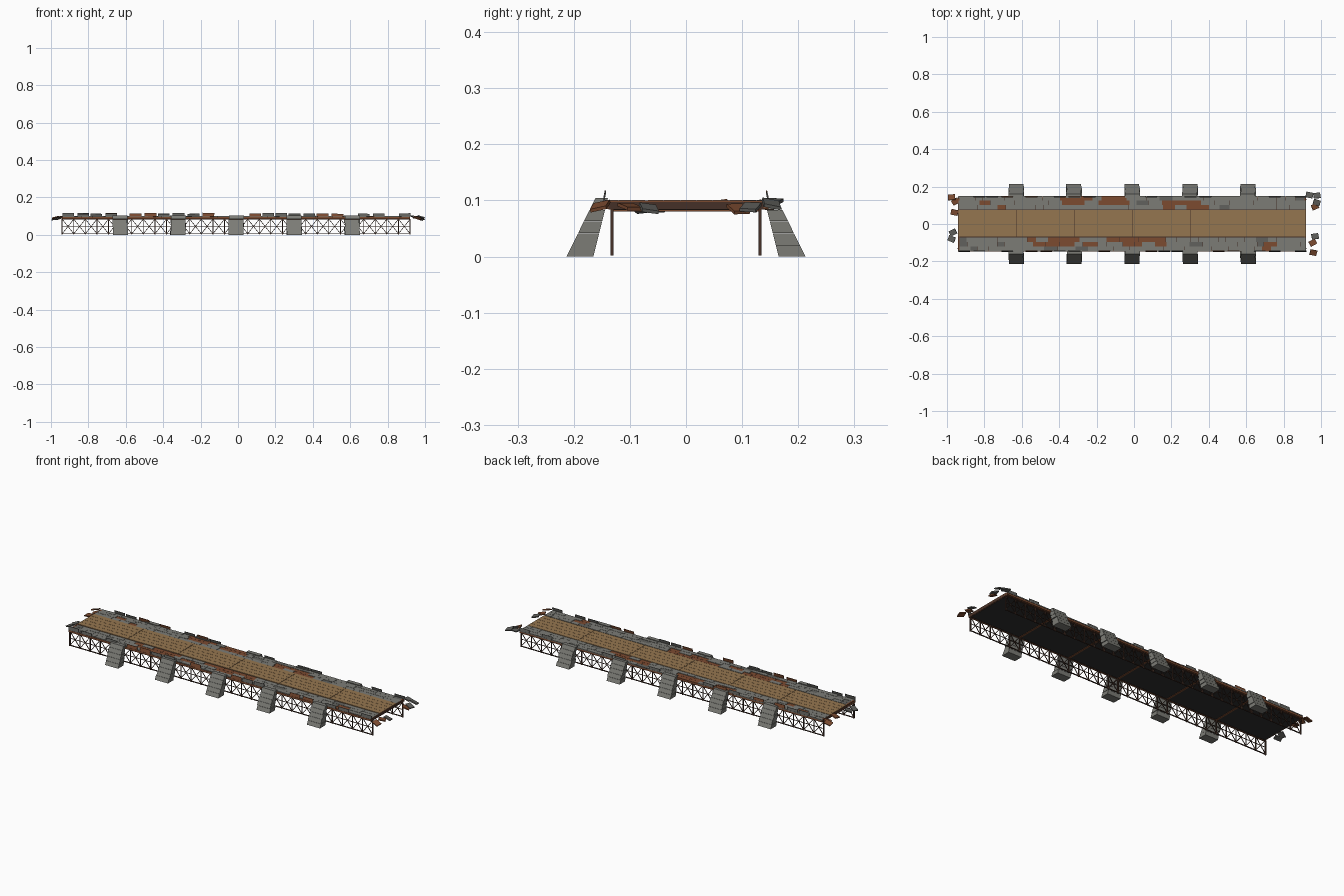
import bpy, bmesh, random, math
from mathutils import Matrix, Vector, Euler

if "Cube" in bpy.data.objects:
    bpy.data.objects.remove(bpy.data.objects["Cube"])

random.seed(4)
X0, X1 = -0.94, 0.92
SECT = (X1 - X0) / 6


def mat(name, r, g, b):
    m = bpy.data.materials.new(name)
    m.diffuse_color = (r, g, b, 1)
    m.use_nodes = True
    m.node_tree.nodes["Principled BSDF"].inputs["Base Color"].default_value = m.diffuse_color
    return m


WOOD = mat("tan_wood", 0.30, 0.18, 0.08)
STONE = mat("grey_stone", 0.20, 0.20, 0.18)
DARK_STONE = mat("dark_stone", 0.12, 0.12, 0.11)
RUST = mat("rust", 0.20, 0.07, 0.03)
IRON = mat("dark_iron", 0.06, 0.03, 0.02)
BLACK = mat("black_underside", 0.03, 0.03, 0.03)


def box_matrix(loc, size, rot=(0, 0, 0)):
    return Matrix.LocRotScale(Vector(loc), Euler(rot), Vector(size))


def bar_matrix(a, b, w, d):
    # bar lying in an xz plane between two points
    a, b = Vector(a), Vector(b)
    v = b - a
    return box_matrix((a + b) / 2, (v.length, d, w), (0, -math.atan2(v.z, v.x), 0))


def boxes(name, mats, material):
    bm = bmesh.new()
    for m in mats:
        bmesh.ops.create_cube(bm, size=1, matrix=m)
    me = bpy.data.meshes.new(name)
    bm.to_mesh(me)
    bm.free()
    me.materials.append(material)
    ob = bpy.data.objects.new(name, me)
    bpy.context.collection.objects.link(ob)
    return ob


# deck slab and dark underside
cx, length = (X0 + X1) / 2, X1 - X0
boxes("deck_base", [box_matrix((cx, 0, 0.091), (length, 0.276, 0.013))], IRON)
boxes("underside", [box_matrix((cx, 0, 0.0845), (length - 0.01, 0.26, 0.003))], BLACK)

# cross ribs under the deck and end beams
ribs = [box_matrix((X0 + i * SECT, 0, 0.084), (0.010, 0.262, 0.007)) for i in range(1, 6)]
ribs += [box_matrix((x, 0, 0.092), (0.008, 0.276, 0.016)) for x in (X0 + 0.004, X1 - 0.004)]
boxes("cross_ribs", ribs, RUST)

# edge girders along both sides
boxes("edge_girders", [box_matrix((cx, s * 0.141, 0.0905), (length, 0.012, 0.011))
                       for s in (-1, 1)], RUST)

# roadway planks
planks = []
for i in range(6):
    for j in range(5):
        planks.append(box_matrix((X0 + (i + 0.5) * SECT, 0.004 + (j - 2) * 0.029, 0.0985),
                                 (SECT - 0.0015, 0.028, 0.005)))
boxes("road_planks", planks, WOOD)

# side paving, with worn rusty patches (x0, x1, y0, y1)
PATCHES = [(-0.80, -0.70, 0.07, 0.115), (-0.40, -0.23, 0.10, 0.15), (-0.19, -0.02, 0.09, 0.15),
           (0.12, 0.38, 0.07, 0.135), (-0.55, -0.20, -0.12, -0.07), (-0.15, 0.16, -0.12, -0.07),
           (0.28, 0.35, -0.15, -0.10), (0.67, 0.78, -0.15, -0.07)]
tiles = {"stone": [], "dark": [], "rust": []}
for s in (-1, 1):
    for row in range(3):
        y = s * (0.087 + row * 0.024) + 0.002
        x = X0
        while x < X1 - 0.001:
            w = min(random.uniform(0.035, 0.075), X1 - x)
            if X1 - x - w < 0.025:
                w = X1 - x
            c = x + w / 2
            worn = any(a < c < b and p < y < q for a, b, p, q in PATCHES)
            if worn and random.random() < 0.85:
                kind, h = "rust", 0.098
            elif random.random() < 0.12:
                kind, h = "dark", 0.0985
            else:
                kind, h = "stone", random.uniform(0.0988, 0.1)
            tiles[kind].append(box_matrix((c, y, h - 0.002), (w - 0.001, 0.0232, 0.005)))
            x += w
boxes("paving_stones", tiles["stone"], STONE)
boxes("paving_dark_stones", tiles["dark"], DARK_STONE)
boxes("paving_rusty_patches", tiles["rust"], RUST)

# lattice trusses below the deck edges
BAYS, ZB, ZT = 30, 0.006, 0.084
step = length / BAYS
zm = (ZB + ZT) / 2
for side, y in (("front", -0.132), ("back", 0.132)):
    bars = [bar_matrix((X0, y, z), (X1, y, z), 0.004, 0.005) for z in (ZB, ZT)]
    bars.append(bar_matrix((X0, y, zm), (X1, y, zm), 0.0025, 0.003))
    for i in range(BAYS + 1):
        x = X0 + i * step
        w = 0.006 if i % 5 == 0 else 0.0035
        bars.append(box_matrix((x, y, 0.043), (w, 0.005, 0.082)))
        if i < BAYS:
            bars.append(bar_matrix((x, y, ZB), (x + step, y, ZT), 0.003, 0.003))
            bars.append(bar_matrix((x, y, ZT), (x + step, y, ZB), 0.003, 0.003))
    boxes(side + "_truss", bars, IRON)


# sloping buttresses built from stacked courses
def buttress(name, x, s):
    bm = bmesh.new()
    n = 5
    for k in range(n):
        dx = random.uniform(-0.003, 0.003)
        z0, z1 = 0.105 * k / n, 0.105 * (k + 1) / n - 0.0008
        ring = []
        for z in (z0, z1):
            t = z / 0.105
            inner, outer = 0.165 - 0.026 * t, 0.213 - 0.052 * t
            ring.append([bm.verts.new((x + dx + sx * 0.04, s * yy, z))
                         for sx, yy in ((-1, inner), (1, inner), (1, outer), (-1, outer))])
        lo, hi = ring
        bm.faces.new(lo)
        bm.faces.new(hi)
        for i in range(4):
            j = (i + 1) % 4
            bm.faces.new((lo[i], lo[j], hi[j], hi[i]))
    bmesh.ops.recalc_face_normals(bm, faces=bm.faces)
    me = bpy.data.meshes.new(name)
    bm.to_mesh(me)
    bm.free()
    me.materials.append(STONE)
    bpy.context.collection.objects.link(bpy.data.objects.new(name, me))


for i in range(1, 6):
    for s, side in ((-1, "front"), (1, "back")):
        buttress(f"{side}_buttress_{i}", X0 + i * SECT, s)

# broken parapet plates leaning inward along the edges
STARTS = [-0.94, -0.86, -0.79, -0.71, -0.58, -0.50, -0.43, -0.35, -0.27, -0.19, -0.07,
          0.06, 0.13, 0.20, 0.27, 0.35, 0.42, 0.50, 0.64, 0.72, 0.86]
plates = {"rust": [], "stone": []}
for s in (-1, 1):
    for x in STARTS:
        if random.random() < 0.25:
            continue
        h = random.uniform(0.015, 0.021)
        m = box_matrix((x + 0.032, s * 0.1455, 0.097 + h / 2), (0.062, 0.0025, h),
                       (s * 0.2, random.uniform(-0.02, 0.02), 0))
        plates["rust" if random.random() < 0.35 else "stone"].append(m)
boxes("parapet_rusty_plates", plates["rust"], RUST)
boxes("parapet_grey_plates", plates["stone"], DARK_STONE)

# loose broken slabs hanging off both ends (x, y, z, tilt, turn)
RUSTY = [(-0.975, 0.143, 0.091, -0.25, 0.1), (-0.955, 0.120, 0.088, -0.3, 0.5),
         (-0.96, 0.062, 0.094, -0.2, -0.2), (0.968, 0.093, 0.085, 0.35, 0.4),
         (0.956, -0.100, 0.089, 0.2, 0.5), (0.959, -0.153, 0.090, 0.3, -0.2)]
GREY = [(-0.968, -0.045, 0.087, -0.3, 0.5), (-0.975, -0.080, 0.086, -0.3, -0.4),
        (0.938, 0.155, 0.099, 0.1, -0.2), (0.978, 0.152, 0.094, 0.3, 0.1),
        (0.977, 0.115, 0.088, 0.3, -0.3), (0.968, -0.066, 0.086, 0.3, 0.15)]
for name, rows, m in (("rusty_debris", RUSTY, RUST), ("grey_debris", GREY, DARK_STONE)):
    boxes(name, [box_matrix((x, y, z), (0.038, 0.030, 0.006),
                            (random.uniform(-0.25, 0.25), tilt, turn))
                 for x, y, z, tilt, turn in rows], m)
